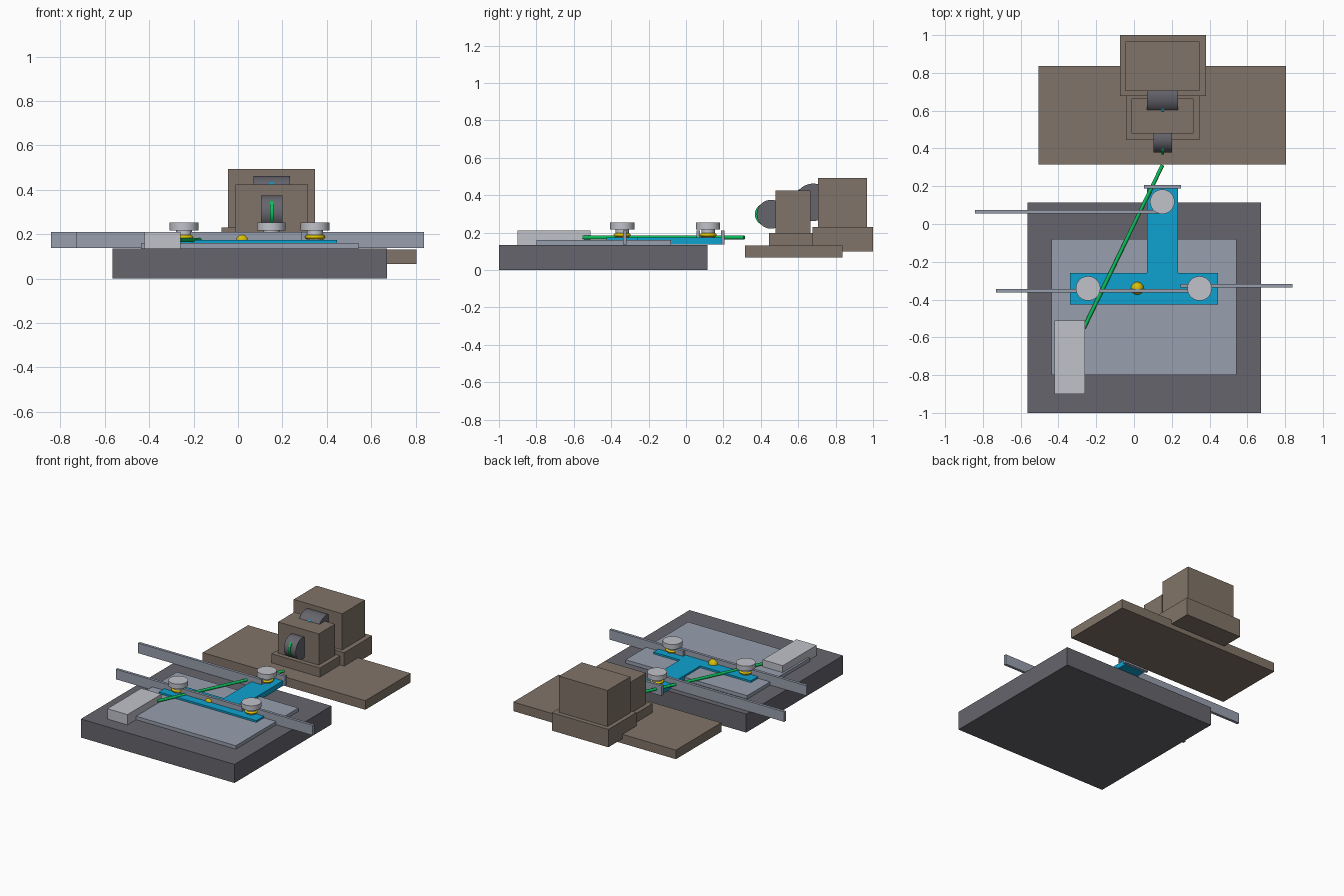
import bpy
import math
from mathutils import Vector

if "Cube" in bpy.data.objects:
    bpy.data.objects.remove(bpy.data.objects["Cube"])


def material(name, r, g, b):
    """Flat colour given as sRGB bytes, stored as linear values."""
    def lin(c):
        c /= 255
        return c / 12.92 if c <= 0.04045 else ((c + 0.055) / 1.055) ** 2.4
    m = bpy.data.materials.new(name)
    m.diffuse_color = (lin(r), lin(g), lin(b), 1)
    m.use_nodes = True
    m.node_tree.nodes["Principled BSDF"].inputs["Base Color"].default_value = m.diffuse_color
    return m


CHARCOAL = material("charcoal", 102, 101, 109)
SLATE = material("slate_blue", 151, 159, 174)
SILVER = material("silver", 192, 194, 202)
BLUE = material("bright_blue", 14, 162, 208)
GOLD = material("gold", 216, 190, 8)
GREEN = material("green", 12, 190, 92)
BROWN = material("warm_brown", 129, 116, 104)


def finish(name, mat, smooth=False):
    ob = bpy.context.object
    ob.name = name
    ob.data.materials.append(mat)
    if smooth:
        bpy.ops.object.shade_smooth_by_angle()
    return ob


def box(name, mat, x, y, z):
    """Box from its (min, max) ranges."""
    bpy.ops.mesh.primitive_cube_add(
        size=1, location=[(a + b) / 2 for a, b in (x, y, z)])
    ob = bpy.context.object
    ob.scale = [b - a for a, b in (x, y, z)]
    bpy.ops.object.transform_apply(location=False, rotation=False, scale=True)
    return finish(name, mat)


def rod(name, mat, p, q, radius, sides=32):
    """Cylinder between two points."""
    p, q = Vector(p), Vector(q)
    bpy.ops.mesh.primitive_cylinder_add(
        vertices=sides, radius=radius, depth=(q - p).length,
        location=(p + q) / 2,
        rotation=(q - p).to_track_quat('Z', 'Y').to_euler())
    return finish(name, mat, True)


def ball(name, mat, loc, radius, height):
    """Sphere flattened to a given half height."""
    bpy.ops.mesh.primitive_uv_sphere_add(
        segments=24, ring_count=12, radius=radius, location=loc)
    bpy.context.object.scale.z = height / radius
    return finish(name, mat, True)


# Optical table: slab, thin plate, laser housing
box("table_slab", CHARCOAL, (-0.565, 0.672), (-1.0, 0.115), (0, 0.135))
box("thin_plate", SLATE, (-0.437, 0.543), (-0.80, -0.08), (0.135, 0.16))
box("laser_housing", SILVER, (-0.422, -0.26), (-0.90, -0.51), (0.135, 0.21))

# T-shaped carriage extruded from its outline
outline = [(-0.34, -0.425), (0.445, -0.425), (0.445, -0.26), (0.232, -0.26),
           (0.232, 0.188), (0.068, 0.188), (0.068, -0.26), (-0.34, -0.26)]
n = len(outline)
verts = [(x, y, z) for z in (0.136, 0.173) for x, y in outline]
faces = [tuple(reversed(range(n))), tuple(range(n, 2 * n))]
faces += [(i, (i + 1) % n, n + (i + 1) % n, n + i) for i in range(n)]
mesh = bpy.data.meshes.new("t_carriage")
mesh.from_pydata(verts, [], faces)
mesh.materials.append(BLUE)
bpy.context.collection.objects.link(bpy.data.objects.new("t_carriage", mesh))

# Upright flexure strips
for name, x, y in (("rear_strip", (-0.843, 0.15), 0.065),
                   ("left_strip", (-0.73, 0.285), -0.353),
                   ("right_strip", (0.245, 0.838), -0.327),
                   ("end_strip", (0.052, 0.248), 0.197)):
    box(name, SLATE, x, (y - 0.01, y + 0.01), (0.137, 0.21))

# Knobs with necks and gold seats
for i, (x, y) in enumerate(((0.15, 0.118), (-0.243, -0.341), (0.347, -0.341))):
    rod(f"knob_{i}", SILVER, (x, y, 0.217), (x, y, 0.253), 0.065)
    rod(f"knob_neck_{i}", SILVER, (x, y, 0.173), (x, y, 0.218), 0.036)
    ball(f"knob_seat_{i}", GOLD, (x, y, 0.187), 0.046, 0.016)

# Centre ball and laser beam
ball("centre_ball", GOLD, (0.018, -0.341, 0.172), 0.034, 0.032)
rod("laser_beam", GREEN, (-0.265, -0.55, 0.174), (0.151, 0.312, 0.174), 0.01, 16)

# Rear stand: base plate and two stepped blocks
box("stand_base", BROWN, (-0.505, 0.805), (0.315, 0.837), (0.066, 0.132))
box("front_block_foot", BROWN, (-0.042, 0.348), (0.445, 0.677), (0.13, 0.198))
box("front_block", BROWN, (-0.012, 0.316), (0.478, 0.665), (0.198, 0.425))
box("rear_block_foot", BROWN, (-0.075, 0.381), (0.677, 1.0), (0.10, 0.23))
box("rear_block", BROWN, (-0.045, 0.346), (0.705, 0.967), (0.23, 0.493))

# Lens drums lying across the blocks, each with a thin coloured trace
for name, half, y, z, r, mat, ty, tr in (
        ("front_drum", 0.048, 0.455, 0.298, 0.077, GREEN, 0.428, 0.06),
        ("rear_drum", 0.082, 0.68, 0.362, 0.10, BLUE, 0.645, 0.08)):
    rod(name, CHARCOAL, (0.152 - half, y, z), (0.152 + half, y, z), r, 48)
    rod(name + "_trace", mat, (0.145, ty, z), (0.159, ty, z), tr, 48)
